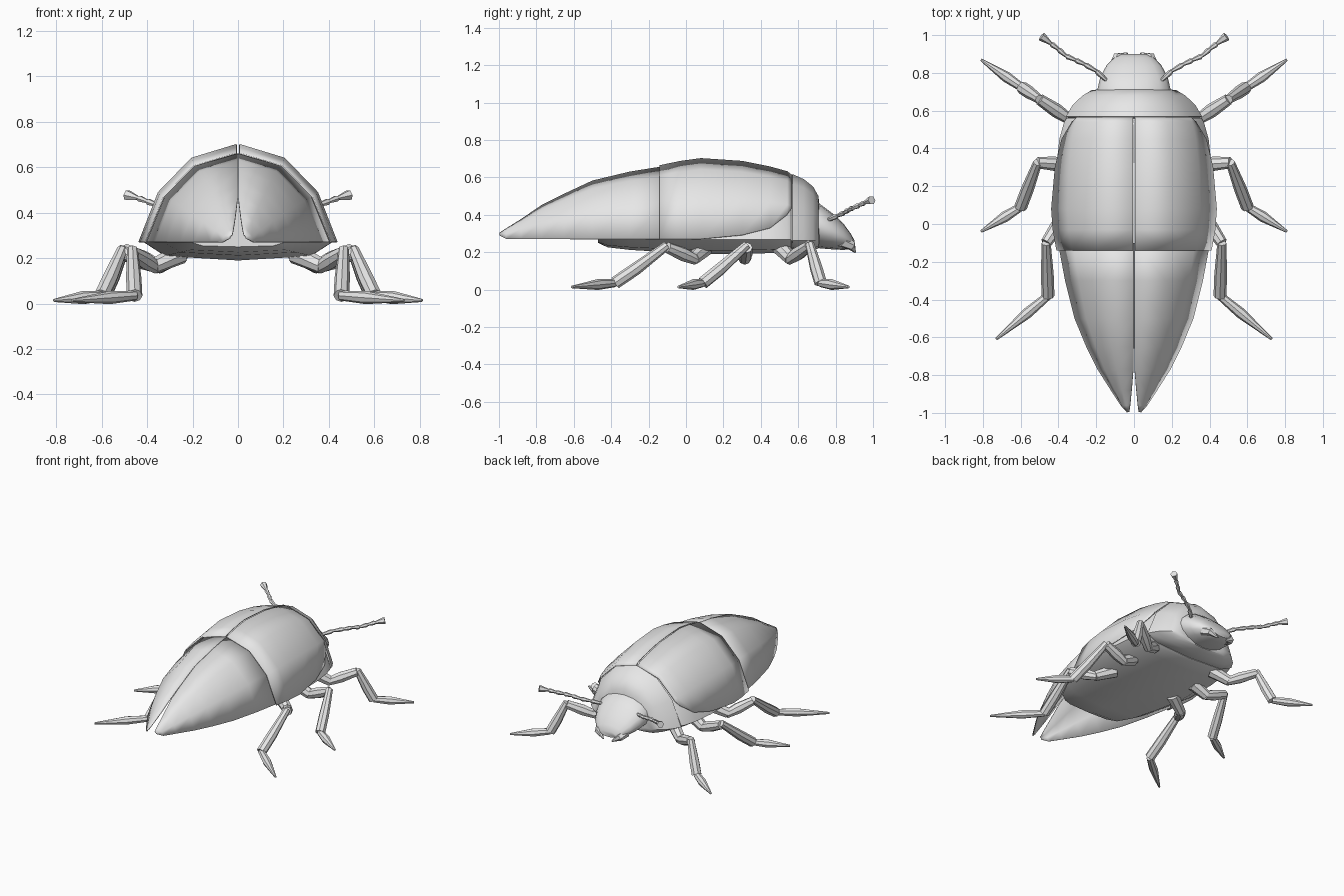
import bpy, bmesh
from math import sin, cos, pi, radians
from mathutils import Vector

cube = bpy.data.objects.get("Cube")
if cube:
    bpy.data.objects.remove(cube)

grey = bpy.data.materials.new("plain_grey")
grey.use_nodes = True
grey.diffuse_color = (0.8, 0.8, 0.8, 1)
grey.node_tree.nodes["Principled BSDF"].inputs["Base Color"].default_value = (0.8, 0.8, 0.8, 1)


def finish(name, bm, angle=40):
    bmesh.ops.recalc_face_normals(bm, faces=bm.faces)
    mesh = bpy.data.meshes.new(name)
    bm.to_mesh(mesh)
    bm.free()
    mesh.materials.append(grey)
    obj = bpy.data.objects.new(name, mesh)
    bpy.context.collection.objects.link(obj)
    bpy.ops.object.select_all(action="DESELECT")
    obj.select_set(True)
    bpy.context.view_layer.objects.active = obj
    bpy.ops.object.shade_smooth_by_angle(angle=radians(angle))
    return obj


def add_loft(bm, rings, closed=True):
    """Bridge matching rings; closed rings also get end caps."""
    rows = [[bm.verts.new(p) for p in ring] for ring in rings]
    n = len(rows[0])
    for a, b in zip(rows, rows[1:]):
        for i in range(n if closed else n - 1):
            j = (i + 1) % n
            bm.faces.new((a[i], a[j], b[j], b[i]))
    if closed:
        bm.faces.new(rows[0])
        bm.faces.new(rows[-1])


def loft(name, rings, closed=True):
    bm = bmesh.new()
    add_loft(bm, rings, closed)
    return finish(name, bm)


def tube(bm, joints, sides=8):
    """Tapered tube through (point, radius) joints."""
    rot = (joints[-1][0] - joints[0][0]).to_track_quat("Z", "Y")
    add_loft(bm, [[p + rot @ Vector((r * cos(2 * pi * i / sides), r * sin(2 * pi * i / sides), 0))
                   for i in range(sides)] for p, r in joints])


# Half section of the domed back: width fraction, height fraction
DOME = [(0, 1), (0.46, 0.86), (0.8, 0.51), (1, 0)]
BASE = 0.27


def dome(y, half, top, inner=0.0, base=BASE, cut=1.0):
    pts = [Vector((inner + (half - inner) * f, y, base + (top - base) * g)) for f, g in DOME]
    pts[3] = pts[2].lerp(pts[3], cut)
    return pts


def body_ring(y, half, top, low, base):
    right = dome(y, half, top, base=base)
    right += [Vector((half * 0.78, y, base + (low - base) * 0.75)), Vector((0, y, low))]
    left = [Vector((-p.x, y, p.z)) for p in right[1:-1]]
    return right + left[::-1]


# Wing cases: y, half width, top, how much of the lower side remains
FRONT = [(0.565, 0.37, 0.612, 0.05), (0.54, 0.38, 0.63, 0.3), (0.45, 0.405, 0.655, 0.7),
         (0.3, 0.425, 0.685, 0.9), (0.08, 0.436, 0.70, 1), (-0.03, 0.428, 0.685, 1),
         (-0.14, 0.408, 0.662, 1)]
# y, half width, top, inner edge
REAR = [(-0.1, 0.40, 0.66, 0.002), (-0.3, 0.362, 0.628, 0.002), (-0.5, 0.312, 0.58, 0.002),
        (-0.65, 0.25, 0.51, 0.002), (-0.77, 0.19, 0.45, 0.003), (-0.88, 0.12, 0.375, 0.012),
        (-0.96, 0.068, 0.325, 0.02)]

for side, label in ((1, "left"), (-1, "right")):
    def flip(rings):
        return [[Vector((p.x * side, p.y, p.z)) for p in ring] for ring in rings]
    front = [dome(y, h, t, 0.006, cut=c) for y, h, t, c in FRONT]
    rear = [dome(y, h, t, i) for y, h, t, i in REAR]
    rear.append(dome(-0.995, 0.036, 0.302, 0.025, base=0.288))
    for name, rings in (("front_wing_case_", front), ("rear_wing_case_", rear)):
        case = loft(name + label, flip(rings), closed=False)
        mod = case.modifiers.new("thickness", "SOLIDIFY")
        mod.thickness = 0.006
        mod.offset = 0

# Body under the wing cases: y, half width, top, belly height
BODY = [(-0.47, 0.2, 0.46, 0.25), (-0.42, 0.265, 0.5, 0.226), (-0.3, 0.325, 0.56, 0.212),
        (-0.1, 0.375, 0.6, 0.2), (0.08, 0.41, 0.66, 0.19), (0.3, 0.412, 0.655, 0.19),
        (0.45, 0.395, 0.635, 0.195), (0.54, 0.37, 0.605, 0.2), (0.562, 0.355, 0.585, 0.21)]
loft("body", [body_ring(*s, 0.268) for s in BODY])

# Thorax shield
THORAX = [(0.55, 0.33, 0.57, 0.22), (0.57, 0.36, 0.617, 0.21), (0.63, 0.325, 0.59, 0.21),
          (0.68, 0.272, 0.55, 0.21), (0.708, 0.225, 0.5, 0.22), (0.715, 0.17, 0.44, 0.24)]
loft("thorax", [body_ring(*s, 0.262) for s in THORAX])

# Head: y, half width, top, bottom
HEAD = [(0.69, 0.193, 0.46, 0.225), (0.72, 0.192, 0.455, 0.22), (0.78, 0.178, 0.41, 0.215),
        (0.84, 0.145, 0.355, 0.212), (0.88, 0.105, 0.3, 0.215), (0.9, 0.065, 0.265, 0.222)]
loft("head", [[Vector((h * cos(2 * pi * i / 16), y, (t + b) / 2 + (t - b) / 2 * sin(2 * pi * i / 16)))
               for i in range(16)] for y, h, t, b in HEAD])

# Joints of each leg: body, hip, knee, ankle, toe tip
LEGS = {
    "front": [(0.25, 0.5, 0.23), (0.35, 0.56, 0.165), (0.5, 0.66, 0.235), (0.59, 0.72, 0.035), (0.81, 0.87, 0.014)],
    "middle": [(0.26, 0.3, 0.22), (0.36, 0.315, 0.165), (0.51, 0.325, 0.225), (0.6, 0.09, 0.035), (0.81, -0.04, 0.014)],
    "rear": [(0.25, 0.1, 0.22), (0.37, 0.04, 0.165), (0.465, -0.1, 0.225), (0.455, -0.38, 0.035), (0.73, -0.61, 0.014)],
}
ANTENNA = [(0.14, 0.755, 0.37), (0.2, 0.81, 0.395), (0.26, 0.845, 0.41), (0.31, 0.868, 0.425),
           (0.36, 0.89, 0.435), (0.4, 0.925, 0.45), (0.44, 0.955, 0.465), (0.49, 0.993, 0.478)]

for side, label in ((1, "left"), (-1, "right")):
    def point(p):
        return Vector((p[0] * side, p[1], p[2]))

    for leg, joints in LEGS.items():
        root, hip, knee, ankle, toe = map(point, joints)
        bm = bmesh.new()
        tube(bm, [(root, 0.045), (hip, 0.035)])
        tube(bm, [(hip - (knee - hip) * 0.1, 0.028), (hip.lerp(knee, 0.4), 0.038), (knee, 0.03)])
        tube(bm, [(knee + Vector((0, 0, 0.012)), 0.024), (knee.lerp(ankle, 0.6), 0.034), (ankle, 0.034)])
        tube(bm, [(ankle, 0.022), (ankle.lerp(toe, 0.4), 0.029), (toe, 0.007)])
        finish(f"{leg}_leg_{label}", bm)

    # Beaded feeler ending in a flared club
    bm = bmesh.new()
    pts = [point(p) for p in ANTENNA]
    for i, (a, b) in enumerate(zip(pts, pts[1:])):
        last = i == len(pts) - 2
        tube(bm, [(a, 0.009), (a.lerp(b, 0.8), 0.022 if last else 0.015), (b, 0.024 if last else 0.01)], 6)
    finish("antenna_" + label, bm)

    # Jaw curving down and inwards
    bm = bmesh.new()
    tube(bm, [(point((0.1, 0.83, 0.26)), 0.035), (point((0.085, 0.885, 0.235)), 0.026),
              (point((0.035, 0.905, 0.2)), 0.005)], 6)
    finish("jaw_" + label, bm)
